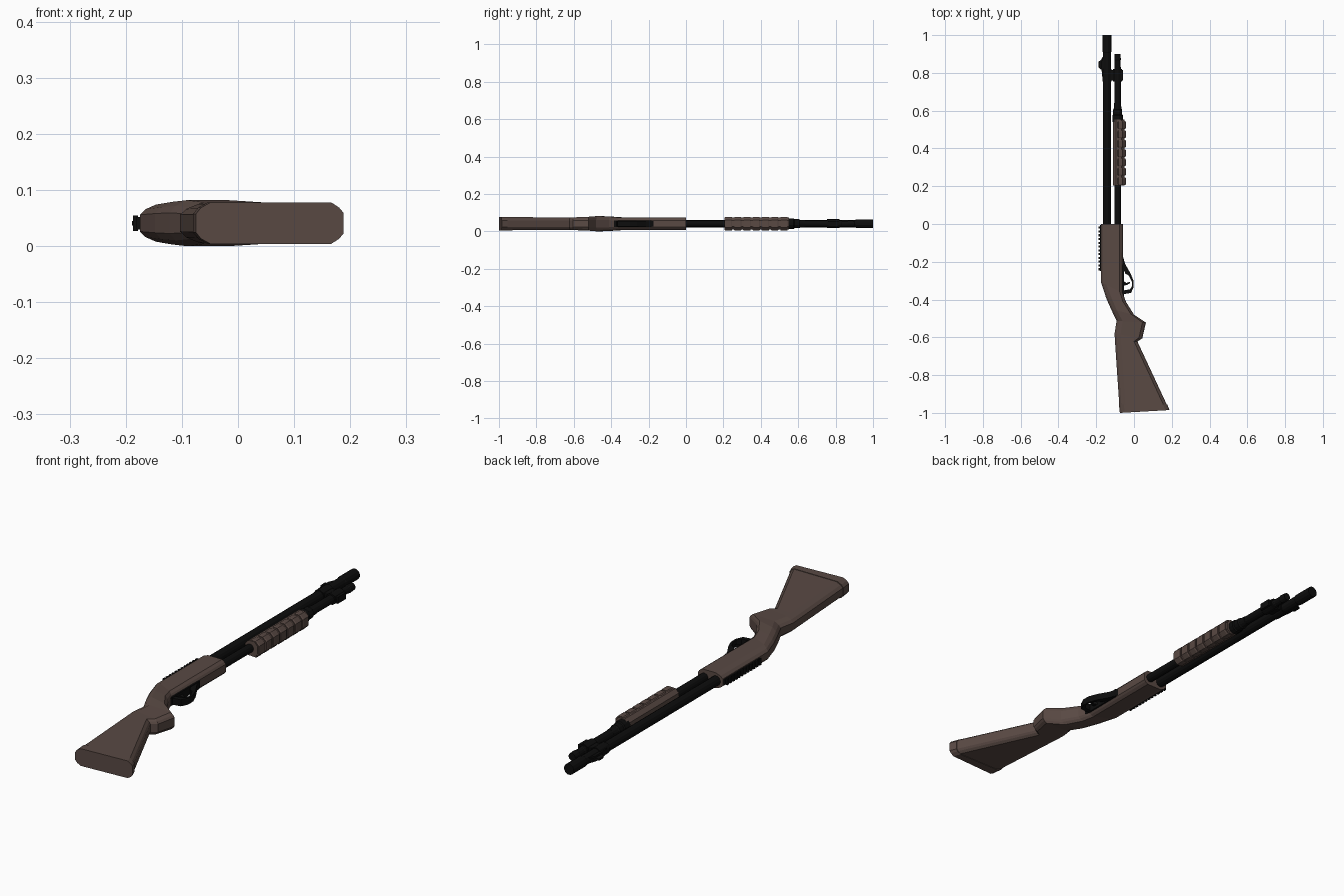
import bpy, bmesh, math
from mathutils import Vector

if "Cube" in bpy.data.objects:
    bpy.data.objects.remove(bpy.data.objects["Cube"])

ZC = 0.041   # height of the centre plane


def material(name, rgb):
    m = bpy.data.materials.new(name)
    m.diffuse_color = (*rgb, 1)
    m.use_nodes = True
    m.node_tree.nodes["Principled BSDF"].inputs["Base Color"].default_value = m.diffuse_color
    return m


BROWN = material("dark_brown", (0.100, 0.067, 0.057))
BLACK = material("black", (0.004, 0.004, 0.004))


def finish(bm, name, mat):
    bmesh.ops.recalc_face_normals(bm, faces=bm.faces)
    me = bpy.data.meshes.new(name)
    bm.to_mesh(me)
    bm.free()
    me.materials.append(mat)
    ob = bpy.data.objects.new(name, me)
    bpy.context.collection.objects.link(ob)
    return ob


def loft(name, rings, mat):
    bm = bmesh.new()
    vs = [[bm.verts.new(p) for p in r] for r in rings]
    n = len(vs[0])
    for a, b in zip(vs, vs[1:]):
        for i in range(n):
            j = (i + 1) % n
            bm.faces.new((a[i], a[j], b[j], b[i]))
    bm.faces.new(vs[0])
    bm.faces.new(vs[-1])
    return finish(bm, name, mat)


def section(top, bot, hw, bt=0.032, bb=0.018):
    """Bevelled cross-section between a top-line and a bottom-line point."""
    t, b = Vector(top), Vector(bot)
    length = (b - t).length
    half = [(0, .45), (bt * .35, .75), (bt, 1),
            (length - bb, 1), (length - bb * .35, .75), (length, .5)]
    pts = [(s, w) for s, w in half] + [(s, -w) for s, w in reversed(half)]
    ring = []
    for s, w in pts:
        p = t.lerp(b, s / length)
        ring.append((p.x, p.y, ZC + w * hw))
    return ring


def tube(name, x, stations, mat, n=12):
    """Round part along y; stations are (y, radius)."""
    return loft(name, [[(x + r * math.cos(2 * math.pi * (i + .5) / n), y,
                         ZC + r * math.sin(2 * math.pi * (i + .5) / n))
                        for i in range(n)] for y, r in stations], mat)


def plate(name, outline, hw, mat):
    """Flat outline in x/y, thickened in z about the centre plane."""
    return loft(name, [[(x, y, ZC + s * hw) for x, y in outline] for s in (-1, 1)], mat)


def box(name, x0, x1, y0, y1, hw, mat):
    return plate(name, [(x0, y0), (x1, y0), (x1, y1), (x0, y1)], hw, mat)


# receiver, grip and stock in one lofted body
loft("receiver_and_stock", [section(*s) for s in [
    ((-.175, 0), (-.058, 0), .033),
    ((-.175, -.307), (-.06, -.365), .033),
    ((-.148, -.39), (-.042, -.413), .038),
    ((-.122, -.45), (0, -.48), .041),
    ((-.092, -.513), (.063, -.522), .037),
    ((-.103, -.58), (.044, -.605), .034),
    ((-.101, -.615), (.018, -.622), .034),
    ((-.078, -.957), (.174, -.957), .035)]], BROWN)

# butt plate
loft("butt_plate", [section((-.080, -.955), (.176, -.955), .037, .026, .022),
                    section((-.075, -1.0), (.188, -.985), .037, .026, .022)], BROWN)

# barrel with thicker muzzle, magazine tube with cap
tube("barrel", -.143, [(-.03, .021), (.905, .021), (.91, .0235), (1.0, .0235)], BLACK)
tube("magazine_tube", -.087, [(-.03, .018), (.83, .018), (.835, .0155), (.865, .0155),
                              (.87, .018), (.9, .016)], BLACK)
tube("magazine_collar", -.087, [(.54, .029), (.575, .029), (.58, .025), (.605, .025),
                                (.61, .021), (.64, .019)], BLACK)

# barrel clamp
tube("clamp_barrel_ring", -.143, [(.755, .025), (.82, .025)], BLACK)
tube("clamp_magazine_ring", -.087, [(.755, .024), (.82, .024)], BLACK)
box("clamp_bridge", -.143, -.057, .76, .815, .014, BLACK)

# front sight
plate("front_sight_base", [(-.155, .75), (-.168, .78), (-.172, .82), (-.172, .86),
                           (-.155, .90)], .012, BLACK)
plate("front_sight_blade", [(-.165, .81), (-.189, .83), (-.189, .86), (-.178, .865),
                            (-.165, .885)], .004, BLACK)

# sight rail on the receiver
box("rail_base", -.181, -.170, -.25, -.005, .011, BLACK)
for k in range(12):
    y = -.245 + k * .02
    box(f"rail_tooth_{k}", -.187, -.178, y, y + .011, .014, BLACK)


# fore-end with raised ribs
def octagon(x0, x1, y, hw, b):
    return [(x0 + b, y, ZC + hw), (x1 - b, y, ZC + hw), (x1, y, ZC + hw - b),
            (x1, y, ZC - hw + b), (x1 - b, y, ZC - hw), (x0 + b, y, ZC - hw),
            (x0, y, ZC - hw + b), (x0, y, ZC + hw - b)]


loft("fore_end", [octagon(-.110, -.050, y, .032, .016) for y in (.205, .552)], BROWN)
for k in range(7):
    y = .207 + k * .0495
    loft(f"fore_end_rib_{k}", [octagon(-.100 + d, -.043 - d, yy, .036 - d, .017)
                               for yy, d in ((y, .002), (y + .005, 0), (y + .035, 0),
                                             (y + .040, .002))], BROWN)

# trigger group plate, guard loop and trigger
box("trigger_plate", -.075, -.053, -.39, -.185, .017, BLACK)
outer = [(-.058, -.175), (-.045, -.215), (-.018, -.262), (-.003, -.30),
         (-.002, -.335), (-.016, -.365), (-.058, -.372)]
inner = [(-.058, -.235), (-.046, -.262), (-.026, -.275), (-.011, -.305),
         (-.011, -.33), (-.022, -.346), (-.058, -.352)]
loft("trigger_guard", [[(*o, ZC + .014), (*i, ZC + .014), (*i, ZC - .014), (*o, ZC - .014)]
                       for o, i in zip(outer, inner)], BLACK)
plate("trigger", [(-.058, -.300), (-.040, -.312), (-.020, -.306), (-.022, -.314),
                  (-.040, -.324), (-.058, -.325)], .005, BLACK)
